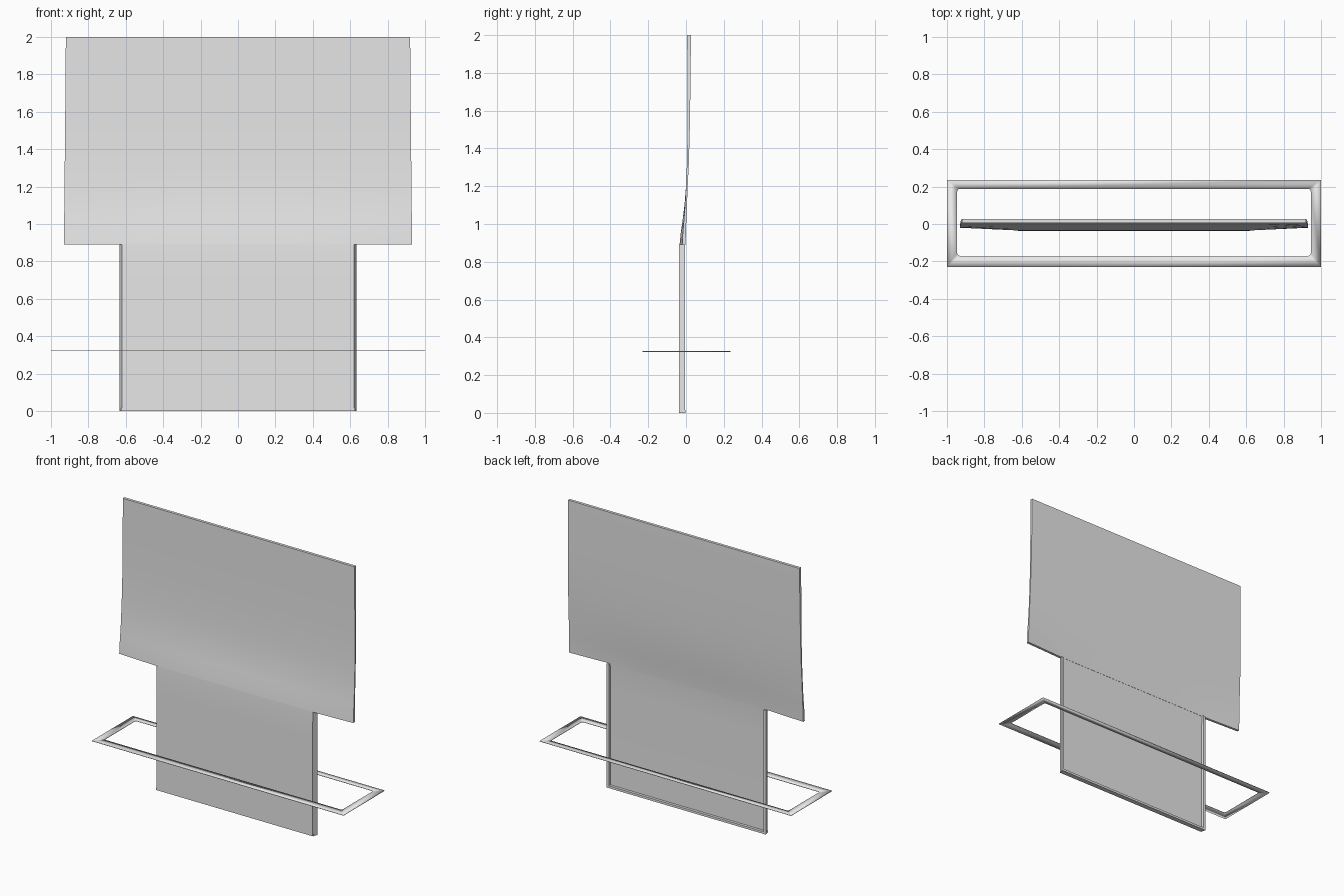
import bpy, bmesh, math

cube = bpy.data.objects.get("Cube")
if cube:
    bpy.data.objects.remove(cube, do_unlink=True)

grey = bpy.data.materials.new("plain grey")
grey.use_nodes = True
grey.diffuse_color = (0.8, 0.8, 0.8, 1)
grey.node_tree.nodes["Principled BSDF"].inputs["Base Color"].default_value = (0.8, 0.8, 0.8, 1)


def finish(name, bm):
    bmesh.ops.recalc_face_normals(bm, faces=bm.faces)
    mesh = bpy.data.meshes.new(name)
    bm.to_mesh(mesh)
    bm.free()
    mesh.materials.append(grey)
    obj = bpy.data.objects.new(name, mesh)
    bpy.context.collection.objects.link(obj)
    bpy.ops.object.select_all(action='DESELECT')
    obj.select_set(True)
    bpy.context.view_layer.objects.active = obj
    bpy.ops.object.shade_smooth_by_angle(angle=math.radians(30))
    return obj


def sheet(name, rows, columns):
    """Closed slab from rows of (z, half width, front y, back y, edge offset)."""
    bm = bmesh.new()
    loops = []
    for z, w, front, back, offset in rows:
        def point(c, y):
            return bm.verts.new((c * w, y + (offset if abs(c) == 1 else 0), z))
        loops.append([point(c, front) for c in columns]
                     + [point(c, back) for c in reversed(columns)])
    n = len(loops[0])
    for a, b in zip(loops, loops[1:]):
        for i in range(n):
            j = (i + 1) % n
            bm.faces.new((a[i], a[j], b[j], b[i]))
    for loop in (loops[0], loops[-1]):
        for i in range(len(columns) - 1):
            bm.faces.new((loop[i], loop[i + 1], loop[n - 2 - i], loop[n - 1 - i]))
    return finish(name, bm)


def bar(name, x0, x1, z0, z1, y0, y1, front_inset=0):
    """Box whose outer side leans inwards at the front by front_inset."""
    bm = bmesh.new()
    bmesh.ops.create_cube(bm, size=1)
    for v in bm.verts:
        x = x1 if v.co.x > 0 else x0
        y = y1 if v.co.y > 0 else y0
        if v.co.y < 0 and abs(x) == max(abs(x0), abs(x1)):
            x -= math.copysign(front_inset, x)
        v.co = (x, y, z1 if v.co.z > 0 else z0)
    return finish(name, bm)


# Wide upper panel, bending forward towards its lower edge
sheet("upper_panel", [
    (0.89, 0.93, -0.034, -0.016, 0.014),
    (0.95, 0.93, -0.028, -0.012, 0.011),
    (1.02, 0.929, -0.018, -0.005, 0.007),
    (1.10, 0.928, -0.008, 0.002, 0.003),
    (1.20, 0.927, 0.000, 0.009, 0),
    (1.32, 0.926, 0.005, 0.015, 0),
    (1.50, 0.924, 0.008, 0.020, 0),
    (1.75, 0.922, 0.008, 0.024, 0),
    (2.00, 0.92, 0.006, 0.026, 0)],
    [-1, -0.68, -0.3, 0.3, 0.68, 1])

# Narrow lower panel, a shallow tray open at the back
sheet("lower_panel", [
    (0.00, 0.62, -0.038, -0.022, 0),
    (0.30, 0.62, -0.038, -0.022, 0),
    (0.70, 0.62, -0.038, -0.022, 0),
    (0.82, 0.62, -0.037, -0.021, 0),
    (0.90, 0.62, -0.033, -0.017, 0)],
    [-1, 0, 1])

# Raised rim along the sides and bottom of the tray
for side, s in (("left", 1), ("right", -1)):
    bar(side + "_rim", min(s * 0.615, s * 0.633), max(s * 0.615, s * 0.633),
        0, 0.89, -0.036, -0.004, 0.012)
bar("bottom_rim", -0.625, 0.625, 0, 0.016, -0.036, -0.003)

# Flat rectangular ring around the lower panel, inner corners slightly rounded
bm = bmesh.new()
outer, inner = [], []
r, steps = 0.015, 3
for k, (sx, sy) in enumerate([(1, 1), (-1, 1), (-1, -1), (1, -1)]):
    outer.append(bm.verts.new((sx, 0.235 if sy > 0 else -0.23, 0.325)))
    cx, cy = sx * (0.945 - r), (0.188 - r if sy > 0 else -0.17 + r)
    inner.append([bm.verts.new((cx + r * math.cos(a), cy + r * math.sin(a), 0.325))
                  for a in [math.pi / 2 * (k + i / steps) for i in range(steps + 1)]])
for k in range(4):
    n = (k + 1) % 4
    for a, b in zip(inner[k], inner[k][1:]):
        bm.faces.new((outer[k], b, a))
    bm.faces.new((outer[k], outer[n], inner[n][0], inner[k][-1]))
ring = finish("ring_frame", bm)
thick = ring.modifiers.new("thickness", 'SOLIDIFY')
thick.thickness = 0.004
thick.offset = 0
